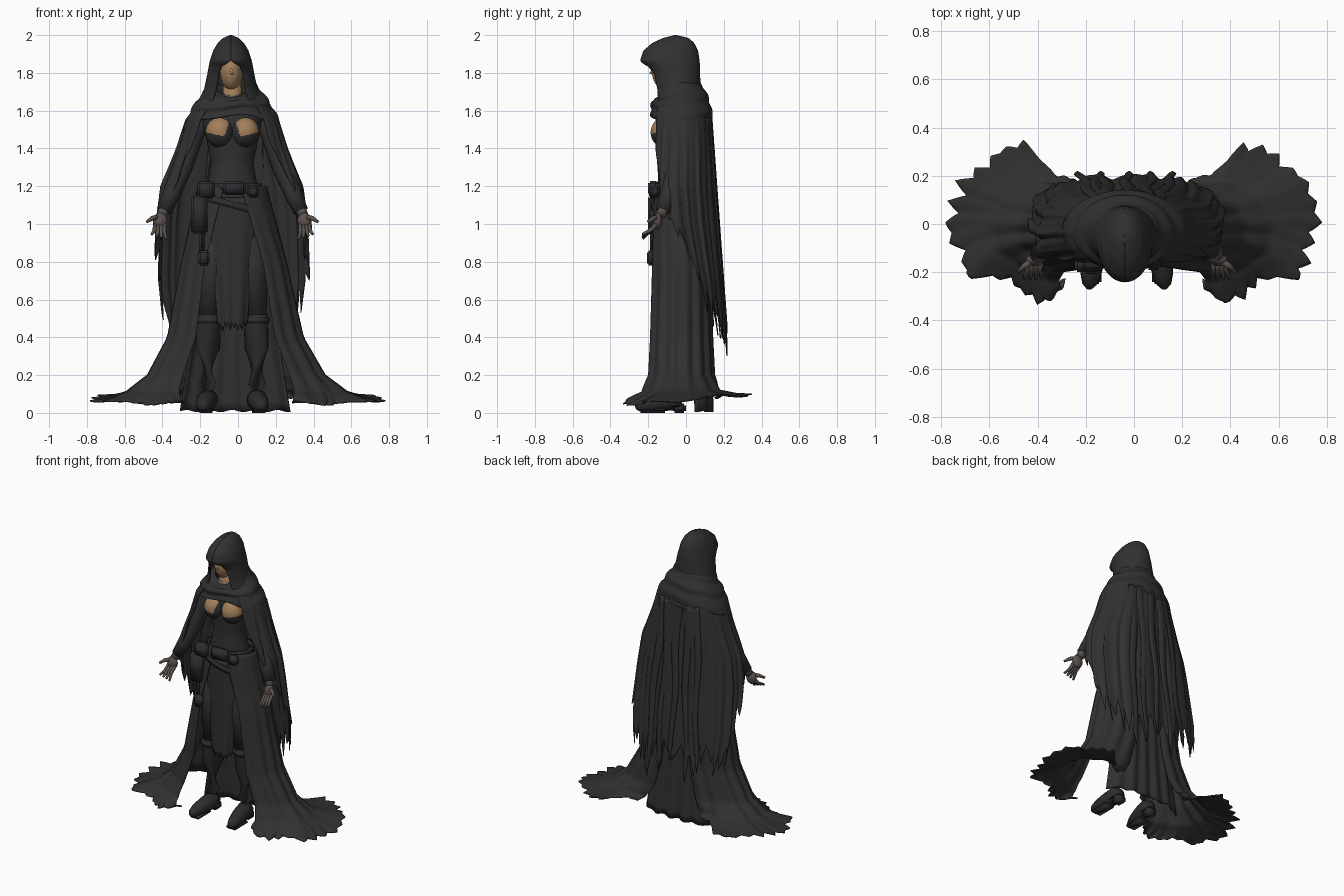
import bpy, bmesh, math, random
from mathutils import Vector

if "Cube" in bpy.data.objects:
    bpy.data.objects.remove(bpy.data.objects["Cube"])

def material(name, r, g, b):
    m = bpy.data.materials.new(name)
    m.diffuse_color = (r, g, b, 1)
    m.use_nodes = True
    m.node_tree.nodes["Principled BSDF"].inputs["Base Color"].default_value = m.diffuse_color
    return m

CLOTH = material("black cloth", .030, .030, .031)
LEATHER = material("dark leather", .026, .026, .028)
SKIN = material("tan skin", .36, .21, .10)
GLOVE = material("grey brown glove", .105, .085, .075)
METAL = material("grey collar", .13, .13, .13)
MID = -.03          # body centre line
sin, cos, rad = math.sin, math.cos, math.radians

def table(rows, t):
    """Interpolate rows whose first column is the parameter (ascending)."""
    if t <= rows[0][0]: return rows[0][1:]
    for a, b in zip(rows, rows[1:]):
        if t <= b[0]:
            k = (t - a[0]) / (b[0] - a[0])
            return [p + (q - p) * k for p, q in zip(a[1:], b[1:])]
    return rows[-1][1:]

def jag(n, lo, hi, seed):
    """Random torn-edge function on 0..1."""
    r = random.Random(seed)
    rows = [(i / n, r.uniform(lo, (lo + hi) / 2) if i % 2 else r.uniform((lo + hi) / 2, hi)) for i in range(n + 1)]
    return lambda u: table(rows, u)[0]

def finish(name, bm, mats):
    me = bpy.data.meshes.new(name)
    bm.to_mesh(me)
    bm.free()
    for m in mats: me.materials.append(m)
    for p in me.polygons: p.use_smooth = True
    ob = bpy.data.objects.new(name, me)
    bpy.context.collection.objects.link(ob)
    return ob

def sheet(name, f, nu, nv, mat, closed=False, thick=.008):
    """Cloth sheet from a function of u, v."""
    bm = bmesh.new()
    cols = nu if closed else nu + 1
    g = [[bm.verts.new(f(i / nu, j / nv)) for i in range(cols)] for j in range(nv + 1)]
    for j in range(nv):
        for i in range(nu):
            k = (i + 1) % cols
            bm.faces.new((g[j][i], g[j][k], g[j + 1][k], g[j + 1][i]))
    ob = finish(name, bm, [mat])
    s = ob.modifiers.new("thickness", 'SOLIDIFY')
    s.thickness, s.offset = thick, 0
    return ob

def tube(name, rows, mat, n=16):
    """Capped tube; rows are (x, y, z, radius)."""
    bm = bmesh.new()
    pts = [Vector(r[:3]) for r in rows]
    rings = []
    for i, r in enumerate(rows):
        d = pts[min(i + 1, len(pts) - 1)] - pts[max(i - 1, 0)]
        q = d.to_track_quat('Z', 'Y')
        rings.append([bm.verts.new(pts[i] + q @ Vector((r[3] * cos(a * math.tau / n), r[3] * sin(a * math.tau / n), 0)))
                      for a in range(n)])
    for a, b in zip(rings, rings[1:]):
        for i in range(n):
            bm.faces.new((a[i], a[(i + 1) % n], b[(i + 1) % n], b[i]))
    bm.faces.new(rings[0][::-1])
    bm.faces.new(rings[-1])
    bmesh.ops.recalc_face_normals(bm, faces=bm.faces)
    return finish(name, bm, [mat])

def ball(name, c, s, mats, rule=None):
    bm = bmesh.new()
    bmesh.ops.create_uvsphere(bm, u_segments=72 if rule else 32, v_segments=56 if rule else 20, radius=1)
    if rule:
        for f in bm.faces: f.material_index = rule(f.calc_center_median())
    for v in bm.verts: v.co = Vector((c[0] + v.co.x * s[0], c[1] + v.co.y * s[1], c[2] + v.co.z * s[2]))
    return finish(name, bm, mats)

def box(name, c, s, mat):
    bm = bmesh.new()
    bmesh.ops.create_cube(bm, size=1)
    for v in bm.verts: v.co = Vector([c[i] + v.co[i] * s[i] for i in range(3)])
    bmesh.ops.bevel(bm, geom=bm.edges[:], offset=.01, segments=2, affect='EDGES')
    return finish(name, bm, [mat])

# Head, nose, neck and collar
ball("head", (MID - .005, -.095, 1.805), (.06, .085, .1), [SKIN])
tube("nose", [(MID - .005, -.168, 1.83, .006), (MID - .005, -.184, 1.795, .011), (MID - .005, -.172, 1.79, .007)], SKIN, 8)
tube("neck", [(MID, -.06, 1.56, .06), (MID, -.075, 1.66, .05), (MID, -.085, 1.75, .048)], SKIN)
tube("collar", [(MID, -.075, 1.655, .068), (MID, -.082, 1.69, .06)], METAL)

# Hood, open at the face
HOOD = [(0, 1.64, .165, -.17, .095, 143), (.2, 1.72, .137, -.17, .075, 146), (.4, 1.80, .12, -.185, .07, 148),
        (.5, 1.84, .113, -.21, .07, 156), (.58, 1.868, .107, -.24, .068, 180), (.7, 1.92, .09, -.222, .06, 180),
        (.82, 1.96, .066, -.175, .04, 180), (.92, 1.985, .04, -.12, .012, 180), (1, 2.0, .004, -.06, -.05, 180)]
def hood(u, v):
    z, rx, yf, yb, m = table(HOOD, v)
    a = rad(m) * (2 * u - 1)
    return (MID - .008 + rx * sin(a), (yf + yb) / 2 + (yb - yf) / 2 * cos(a), z - .004)
sheet("hood", hood, 56, 40, CLOTH)

# Folded cowl around the shoulders
COWL = [(0, 1.745, .115, -.12, .07), (.25, 1.70, .15, -.16, .1), (.5, 1.655, .19, -.178, .118),
        (.75, 1.6, .225, -.18, .13), (1, 1.53, .255, -.18, .14)]
def cowl(u, v):
    z, rx, yf, yb = table(COWL, v)
    a = math.tau * u
    front = max(0, -cos(a))
    r = 1 + .03 * sin(v * 16 + 1.5 * sin(a) + 2 * cos(a))
    return (MID + rx * r * sin(a), (yf + yb) / 2 + (yb - yf) / 2 * r * cos(a),
            z + front * (-.07 + .115 * v) - .04 * v * v * sin(a) ** 2 + .008 * sin(5 * a) * v)
sheet("cowl", cowl, 72, 32, CLOTH, True, .012)

# Torn cape over back and arms
CAPE = [(.4, .37, .1, .205), (.7, .40, .04, .185), (1.0, .39, -.02, .16), (1.2, .365, -.035, .145),
        (1.4, .29, -.03, .14), (1.55, .245, -.03, .13), (1.64, .18, -.04, .09)]
HEM = [(0, .47), (.45, .52), (.6, .56), (.7, .72), (.82, .92), (1, 1.1)]
tear = jag(46, -.13, .14, 4)
def cape(u, v):
    t = 2 * u - 1
    hem = table(HEM, abs(t))[0] + tear(u) * (1 - .75 * abs(t) ** 3)
    z = 1.64 + (hem - 1.64) * v
    rx, yc, yb = table(CAPE, z)
    a = rad(table([(.9, 114), (1.2, 125), (1.45, 140), (1.6, 145)], z)[0]) * t
    w = min(1, v * 2)
    r = 1 + w * (.025 * sin(a * 15) + .015 * sin(a * 27 + 1))
    s = sin(a)
    return (MID + rx * r * math.copysign(abs(s) ** .75, s), yc + (yb - yc) * (r + w * .05 * sin(a * 19)) * cos(a), z)
sheet("cape", cape, 184, 44, CLOTH, thick=.006)

# Loose torn strips hanging down the back
for i, x in enumerate((-.16, -.1, -.03, .04, .10)):
    low = (.42, .33, .45, .36, .30)[i]
    def strip(u, v, x=x, low=low):
        z = 1.56 + (low + .1 * abs(2 * u - 1) - 1.56) * v
        return (x + (x - MID) * .5 * v + (u - .5) * .06 * (1.1 - .6 * v) + .01 * sin(v * 9 + x * 30),
                .125 - 1.2 * (x - MID) ** 2 * (1 - v) + .08 * v + .012 * cos((u - .5) * 3), z)
    sheet("back_strip_%d" % i, strip, 6, 24, CLOTH, thick=.006)

# Skirt sides flowing into spread trains
SKIRT = [(0, 1.2, .04, .14, .13), (.3, .8, .09, .185, .155), (.55, .4, .14, .215, .165), (.7, .2, .2, .265, .175),
         (.8, .115, .25, .33, .235), (.9, .085, .28, .405, .36), (1, .07, .3, .475, .475)]
FAN = [(-98, .42), (-90, .5), (-76, .73), (-60, .69), (-45, .68), (-27, .95), (0, 1), (18, 1), (45, .9), (67, .82),
       (80, .42), (98, .36)]   # train outline by angle
for s, side in ((-1, "left"), (1, "right")):
    edge = jag(36, .88, 1.04, 8 + s)
    def skirt(u, v, s=s, edge=edge):
        z, cx, rx, ry = table(SKIRT, v)
        w = max(0, (v - .7) / .3)
        lo = table([(0, -88), (.15, -78), (.3, -70), (.7, -72), (1, -94)], v)[0]
        p = lo + (98 - lo) * u
        r = (1 + w * (table(FAN, p)[0] - 1)) * (1 + w * w * (edge(u) - 1))
        r *= 1 + .035 * min(1, v * 2) * sin(u * 42) * (1 - .6 * w)
        y = -.02 * (1 - w) - .01 + ry * r * sin(rad(p))
        return (MID * (1 - v) + s * (cx + rx * r * cos(rad(p))), y, z + w * (.08 * y + .008 * sin(u * 23)))
    sheet("skirt_train_" + side, skirt, 108, 50, CLOTH, thick=.007)

# Back skirt panel reaching the ground
def back_panel(u, v):
    x = (u - .5) * (.2 + .38 * v)
    return (x - .015, .10 + .035 * v + .008 * sin(u * 36) * v - .08 * (2 * u - 1) ** 4, 1.2 - 1.19 * v + .006 * sin(u * 30) * v)
sheet("back_skirt_panel", back_panel, 48, 24, CLOTH)

# Front loincloth with frayed hem
fray = jag(16, -.03, .03, 2)
def loincloth(u, v):
    return (-.03 + (u - .5) * (.25 - .09 * v), -.165 + .03 * (2 * u - 1) ** 2 + .008 * sin(u * 15) * v,
            1.14 + (.46 + fray(u) - 1.14) * v)
sheet("loincloth", loincloth, 32, 20, CLOTH)

# Torso and bodice
TORSO = [(0, .92, .15, -.15, .06), (.2, 1.08, .168, -.155, .08), (.4, 1.22, .125, -.145, .05), (.55, 1.32, .108, -.14, .04),
         (.75, 1.46, .135, -.15, .07), (.9, 1.57, .165, -.135, .08), (1, 1.63, .08, -.11, .03)]
def torso(u, v):
    z, rx, yf, yb = table(TORSO, v)
    a = math.tau * u
    return (MID + rx * sin(a), (yf + yb) / 2 - (yb - yf) / 2 * cos(a), z)
sheet("bodice", torso, 40, 36, CLOTH, True)

# Mirrored parts: bust, arms, hands, legs, boots
for s, side in ((-1, "left"), (1, "right")):
    X = lambda d: MID + s * d
    ball("bust_" + side, (X(.066), -.115, 1.485), (.076, .072, .08), [CLOTH, SKIN],
         lambda c: int(c.z > -.2 + .2 * s * c.x and s * c.x > -.41 - .3 * c.z and c.z < .95 and c.y < .1))
    tube("sleeve_" + side, [(X(.16), -.01, 1.56, .05), (X(.2), -.03, 1.48, .052), (X(.262), -.055, 1.30, .052),
                            (X(.322), -.092, 1.16, .047), (X(.362), -.12, 1.07, .04)], CLOTH)
    tube("wrist_" + side, [(X(.352), -.11, 1.10, .026), (X(.375), -.135, 1.045, .028)], GLOVE)
    ball("palm_" + side, (X(.382), -.15, 1.015), (.038, .024, .045), [GLOVE])
    for i in range(4):
        d = .357 + .017 * i
        tube("finger_%s_%d" % (side, i), [(X(d), -.155, 1.0, .012), (X(d + .004), -.19, .965, .011),
             (X(d + .008 * i - .006), -.23, .922 + .008 * i, .007)], GLOVE, 8)
    tube("thumb_" + side, [(X(.39), -.15, 1.035, .016), (X(.425), -.175, 1.03, .013), (X(.452), -.2, 1.012, .008)], GLOVE, 8)
    tube("leg_" + side, [(X(.085), -.05, 1.02, .085), (X(.11), -.07, .75, .08), (X(.125), -.075, .48, .055)], CLOTH)
    tube("boot_shaft_" + side, [(X(.125), -.07, .52, .064), (X(.125), -.07, .50, .066), (X(.128), -.055, .34, .063),
                                (X(.13), -.06, .15, .048), (X(.13), -.06, .03, .048)], LEATHER)
    tube("boot_cuff_" + side, [(X(.125), -.07, .475, .07), (X(.125), -.07, .505, .071)], LEATHER)
    tube("boot_foot_" + side, [(X(.13), -.02, .06, .035), (X(.13), -.06, .07, .055), (X(.138), -.13, .06, .052),
                               (X(.15), -.21, .045, .043), (X(.155), -.25, .036, .03), (X(.156), -.268, .03, .012)], LEATHER)
    box("boot_heel_" + side, (X(.13), -.035, .025), (.07, .07, .05), LEATHER)
    box("boot_sole_" + side, (X(.145), -.175, .012), (.08, .15, .024), LEATHER)

# Belts
def belt(name, z, rx, ry, slant):
    def f(u, v):
        a = math.tau * u
        return (MID + rx * sin(a), -.045 - ry * cos(a), z + slant * sin(a) - .035 * v)
    sheet(name, f, 40, 2, LEATHER, True, .014)
belt("waist_belt", 1.215, .15, .122, 0)
belt("slung_belt", 1.12, .185, .132, -.05)

# Pouches and holster
for name, c, sz in (("belt_pouch_centre", (-.02, -.175, 1.19), (.12, .05, .075)),
                    ("belt_pouch_left", (-.17, -.165, 1.18), (.09, .06, .09)),
                    ("belt_pouch_right", (.08, -.165, 1.17), (.06, .05, .06)),
                    ("holster_upper", (-.205, -.17, 1.05), (.085, .06, .2)),
                    ("holster_lower", (-.18, -.185, .82), (.06, .045, .08)),
                    ("holster_strap", (-.19, -.18, .91), (.025, .022, .16))):
    box(name, c, sz, LEATHER)
